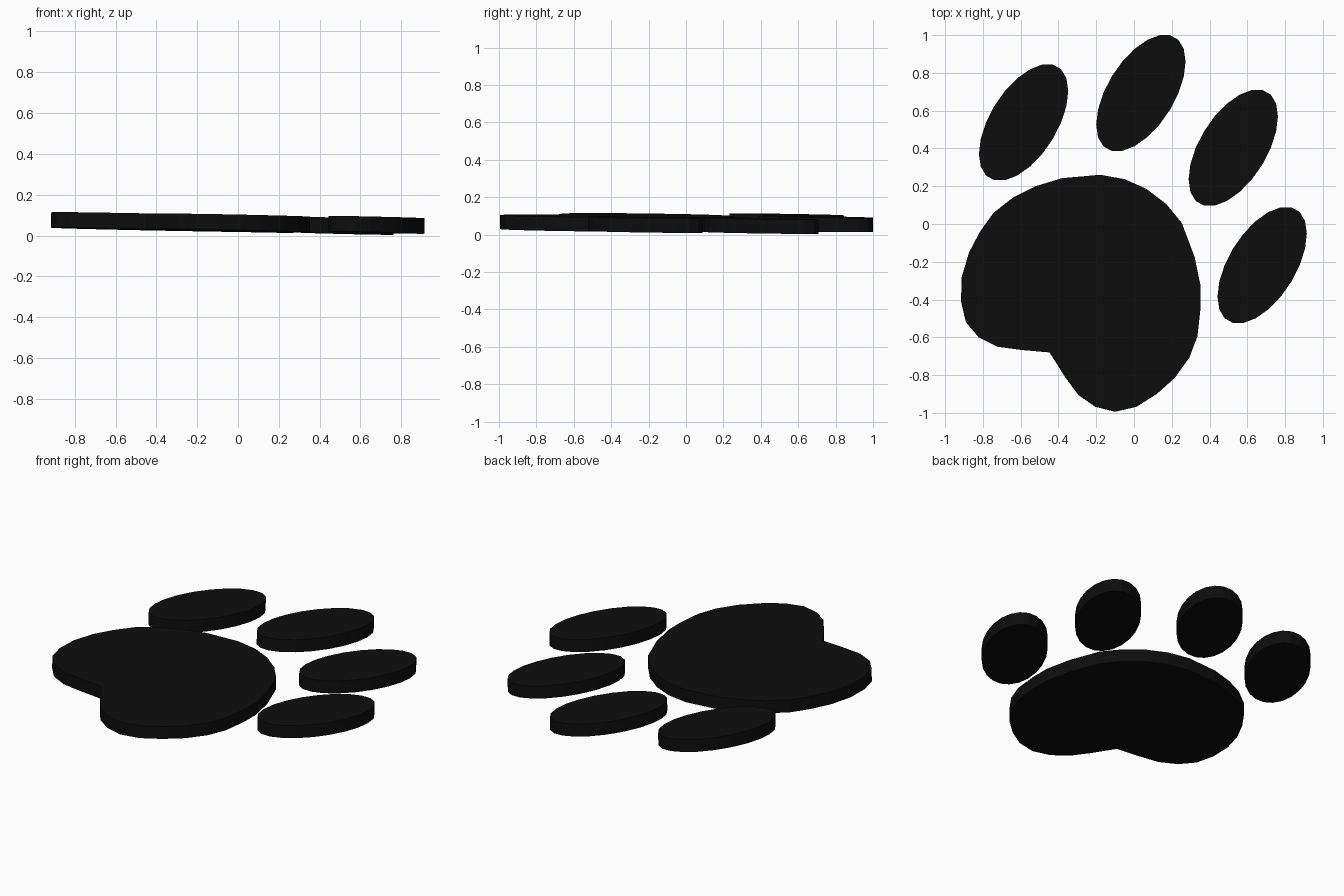
import bpy, bmesh, math

if "Cube" in bpy.data.objects:
    bpy.data.objects.remove(bpy.data.objects["Cube"])

THICKNESS = 0.076
ink = bpy.data.materials.new("black")
ink.diffuse_color = (0.004, 0.004, 0.004, 1)
ink.use_nodes = True
ink.node_tree.nodes["Principled BSDF"].inputs["Base Color"].default_value = ink.diffuse_color


def underside(x, y):
    # the whole print leans very slightly
    return 0.025 - 0.018 * x - 0.008 * y


def slab(name, outline, drop=0.0):
    bm = bmesh.new()
    face = bm.faces.new([bm.verts.new((x, y, underside(x, y) - drop)) for x, y in outline])
    out = bmesh.ops.extrude_face_region(bm, geom=[face])
    top = [g for g in out["geom"] if isinstance(g, bmesh.types.BMVert)]
    bmesh.ops.translate(bm, verts=top, vec=(0.001, 0.0005, THICKNESS))
    bmesh.ops.recalc_face_normals(bm, faces=bm.faces)
    mesh = bpy.data.meshes.new(name)
    bm.to_mesh(mesh)
    bm.free()
    mesh.materials.append(ink)
    ob = bpy.data.objects.new(name, mesh)
    bpy.context.collection.objects.link(ob)
    return ob


# Main pad: lobed outline with a notch at the heel
slab("main_pad", [
    (-.18, .26), (-.05, .237), (.065, .185), (.17, .105), (.252, .005),
    (.32, -.175), (.352, -.33), (.352, -.44), (.335, -.595), (.292, -.708),
    (.215, -.815), (.12, -.90), (.013, -.968), (-.10, -.994), (-.205, -.968),
    (-.295, -.905), (-.365, -.81), (-.447, -.68), (-.595, -.667), (-.722, -.65),
    (-.822, -.60), (-.89, -.52), (-.916, -.41), (-.912, -.28), (-.873, -.15),
    (-.815, -.04), (-.743, .06), (-.638, .142), (-.52, .20), (-.383, .242),
], drop=0.006)

# Toes: four copies of one leaning ellipse
LEAN = math.radians(57.3)
toes = [(-.585, .5375, 0.0), (.036, .693, 0.0), (.525, .403, .003), (.678, -.218, 0.0)]
for i, (cx, cy, drop) in enumerate(toes):
    ring = [2 * math.pi * k / 22 for k in range(22)]
    slab(f"toe_{i + 1}", [(cx + .236 * math.cos(t), cy + .309 * math.cos(t - LEAN))
                          for t in ring], drop)
